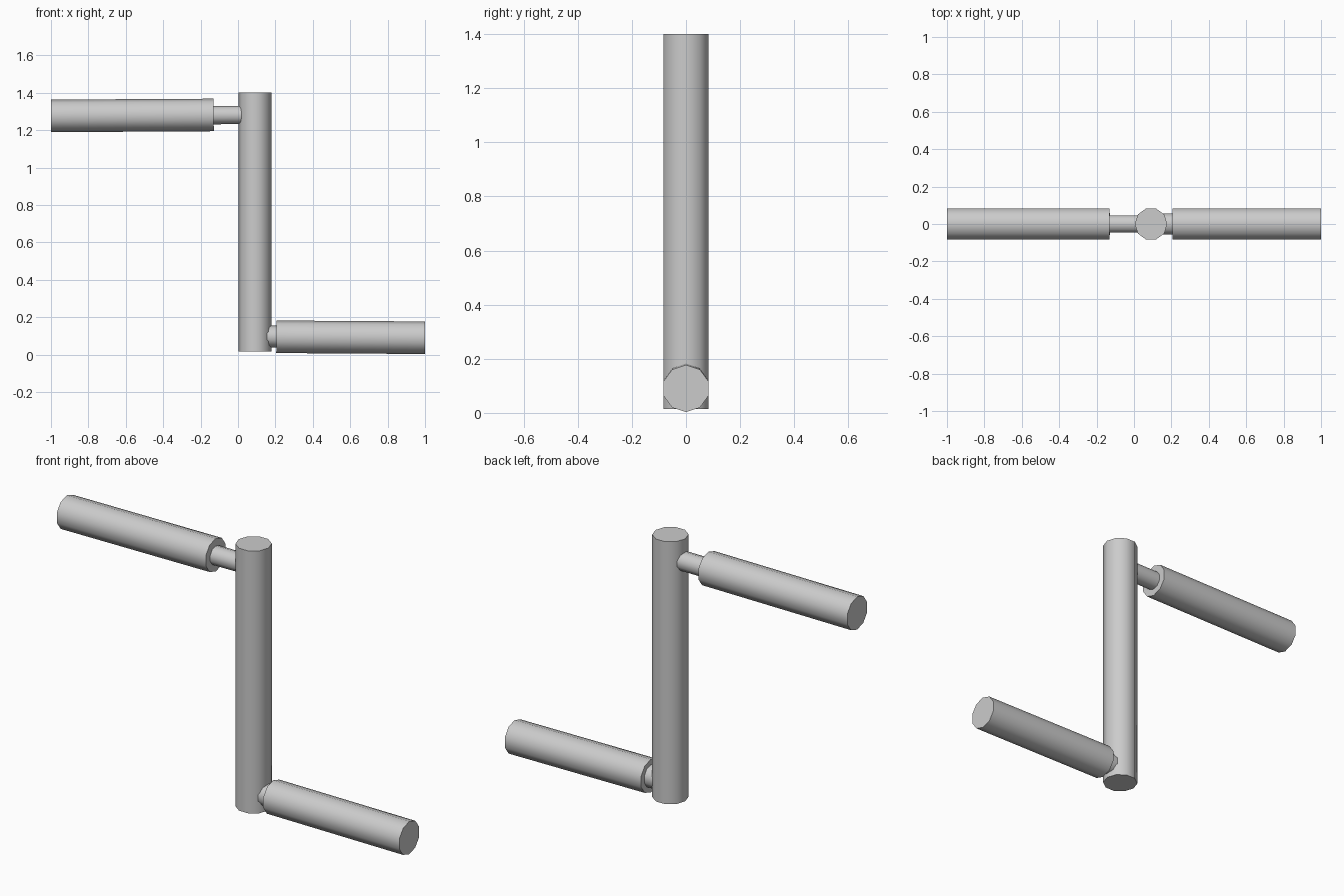
import bpy
import math
from mathutils import Vector, Matrix

cube = bpy.data.objects.get("Cube")
if cube:
    bpy.data.objects.remove(cube, do_unlink=True)

grey = bpy.data.materials.new("light grey")
grey.use_nodes = True
colour = (0.6, 0.6, 0.6, 1)
grey.diffuse_color = colour
grey.node_tree.nodes["Principled BSDF"].inputs["Base Color"].default_value = colour


def rod(name, start, end, radius, ridge):
    """Ten-sided rod from start to end, with one edge facing the ridge direction."""
    start, end = Vector(start), Vector(end)
    along = (end - start).normalized()
    side = Vector(ridge).cross(along).normalized()
    up = along.cross(side)
    bpy.ops.mesh.primitive_cylinder_add(vertices=10, radius=radius, depth=(end - start).length)
    obj = bpy.context.object
    obj.name = name
    turn = Matrix((side, up, along)).transposed().to_4x4()
    obj.matrix_world = Matrix.Translation((start + end) / 2) @ turn
    obj.data.materials.append(grey)
    bpy.ops.object.shade_smooth_by_angle(angle=math.radians(40))
    return obj


UP, SIDE = (0, 0, 1), (1, 0, 0)
POST_X = 0.091
R = 0.087

# Upright crank arm
rod("crank_arm", (POST_X, 0, 0.015), (POST_X, 0, 1.4), R, SIDE)

# Upper handle on the right
rod("upper_pin", (0.06, 0, 1.281), (-0.16, 0, 1.28), 0.049, UP)
rod("upper_grip", (-0.13, 0, 1.281), (-1, 0, 1.276), R, UP)

# Lower handle on the left
rod("lower_pin", (0.12, 0, 0.097), (0.23, 0, 0.096), 0.058, UP)
rod("lower_grip", (0.205, 0, 0.095), (1, 0, 0.09), R, UP)
